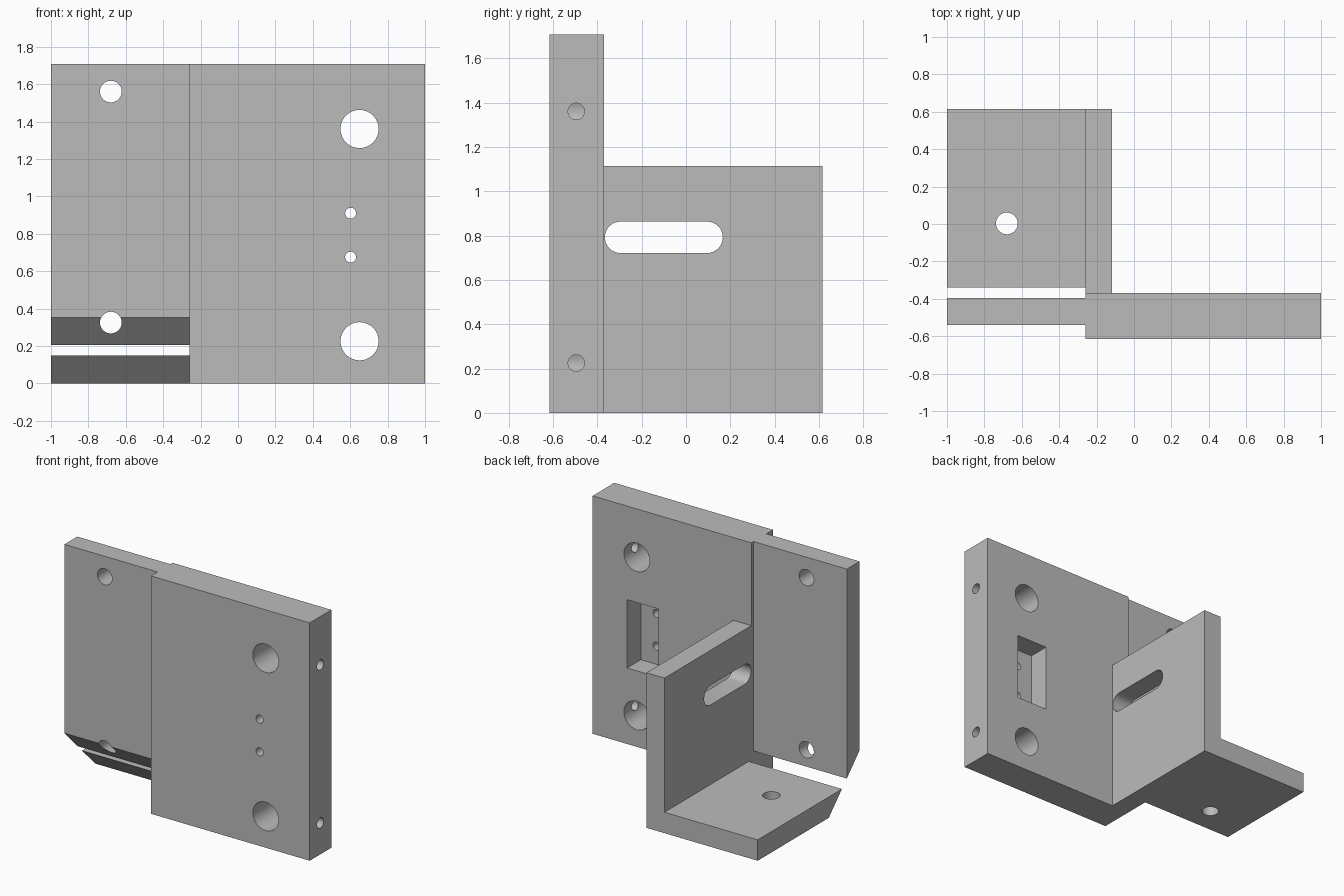
import bpy, bmesh, math
from mathutils import Matrix, Vector

cube = bpy.data.objects.get("Cube")
if cube:
    bpy.data.objects.remove(cube, do_unlink=True)

GREY = (0.5, 0.5, 0.5, 1.0)
metal = bpy.data.materials.new("plain grey metal")
metal.use_nodes = True
metal.diffuse_color = GREY
metal.node_tree.nodes["Principled BSDF"].inputs["Base Color"].default_value = GREY


def add_object(name, bm):
    bmesh.ops.recalc_face_normals(bm, faces=bm.faces)
    mesh = bpy.data.meshes.new(name)
    bm.to_mesh(mesh)
    bm.free()
    mesh.materials.append(metal)
    obj = bpy.data.objects.new(name, mesh)
    bpy.context.collection.objects.link(obj)
    return obj


def prism(name, profile, x0, x1):
    """Extrude a (y, z) profile along x."""
    bm = bmesh.new()
    face = bm.faces.new([bm.verts.new((x0, y, z)) for y, z in profile])
    ext = bmesh.ops.extrude_face_region(bm, geom=[face])
    moved = [g for g in ext["geom"] if isinstance(g, bmesh.types.BMVert)]
    bmesh.ops.translate(bm, verts=moved, vec=(x1 - x0, 0, 0))
    return add_object(name, bm)


def rect(y0, y1, z0, z1):
    return [(y0, z0), (y1, z0), (y1, z1), (y0, z1)]


def drill(center, radius, axis, length):
    """Cylinder cutter centred on a point, along the given axis."""
    bm = bmesh.new()
    turn = Vector((0, 0, 1)).rotation_difference(Vector(axis)).to_matrix().to_4x4()
    bmesh.ops.create_cone(bm, cap_ends=True, segments=48, radius1=radius, radius2=radius,
                          depth=length, matrix=Matrix.Translation(center) @ turn)
    return add_object("cutter", bm)


def cut(obj, cutters):
    """Subtract the cutters, then smooth only the curved walls."""
    bpy.ops.object.select_all(action="DESELECT")
    bpy.context.view_layer.objects.active = obj
    obj.select_set(True)
    for cutter in cutters:
        cutter.hide_render = True
        mod = obj.modifiers.new("hole", "BOOLEAN")
        mod.operation = "DIFFERENCE"
        mod.solver = "EXACT"
        mod.object = cutter
        bpy.ops.object.modifier_apply(modifier=mod.name)
        bpy.data.objects.remove(cutter, do_unlink=True)
    bpy.ops.object.shade_smooth_by_angle(angle=math.radians(30))


X, Y, Z = (1, 0, 0), (0, 1, 0), (0, 0, 1)
FRONT, BACK, MID = -0.615, -0.37, -0.495
SEAM = -0.26

# Thick main plate: bores with side screw holes, and a back pocket with pin holes
main_plate = prism("main_plate", rect(FRONT, BACK, 0, 1.707), SEAM, 1)
cutters = [prism("cutter", rect(-0.526, -0.3, 0.545, 1.035), 0.477, 0.727)]
for z in (0.225, 1.36):
    cutters.append(drill((0.65, MID, z), 0.102, Y, 0.6))
    cutters.append(drill((0.9, MID, z), 0.037, X, 0.5))
for z in (0.675, 0.91):
    cutters.append(drill((0.602, MID, z), 0.029, Y, 0.6))
cut(main_plate, cutters)

# Thin side plate with a bevelled lower edge
side_plate = prism("side_plate",
                   [(-0.54, 0.352), (-0.395, 0.204), (-0.395, 1.707), (-0.54, 1.707)],
                   -1, SEAM)
cut(side_plate, [drill((-0.68, MID, z), 0.058, Y, 0.6) for z in (0.325, 1.56)])

# Upright web with a rounded slot
web = prism("upright_web", rect(BACK, 0.615, 0, 1.113), SEAM, -0.117)
R, SLOT_Z = 0.071, 0.792
slot = []
for y, start in ((0.095, -90), (-0.295, 90)):
    for i in range(17):
        a = math.radians(start + i * 180 / 16)
        slot.append((y + R * math.cos(a), SLOT_Z + R * math.sin(a)))
cut(web, [prism("cutter", slot, -0.5, 0.1)])

# Foot flange with an undercut front edge
foot = prism("foot_flange",
             [(-0.19, 0), (0.615, 0), (0.615, 0.15), (-0.34, 0.15)], -1, SEAM)
cut(foot, [drill((-0.68, 0.003, 0.08), 0.058, Z, 0.6)])
